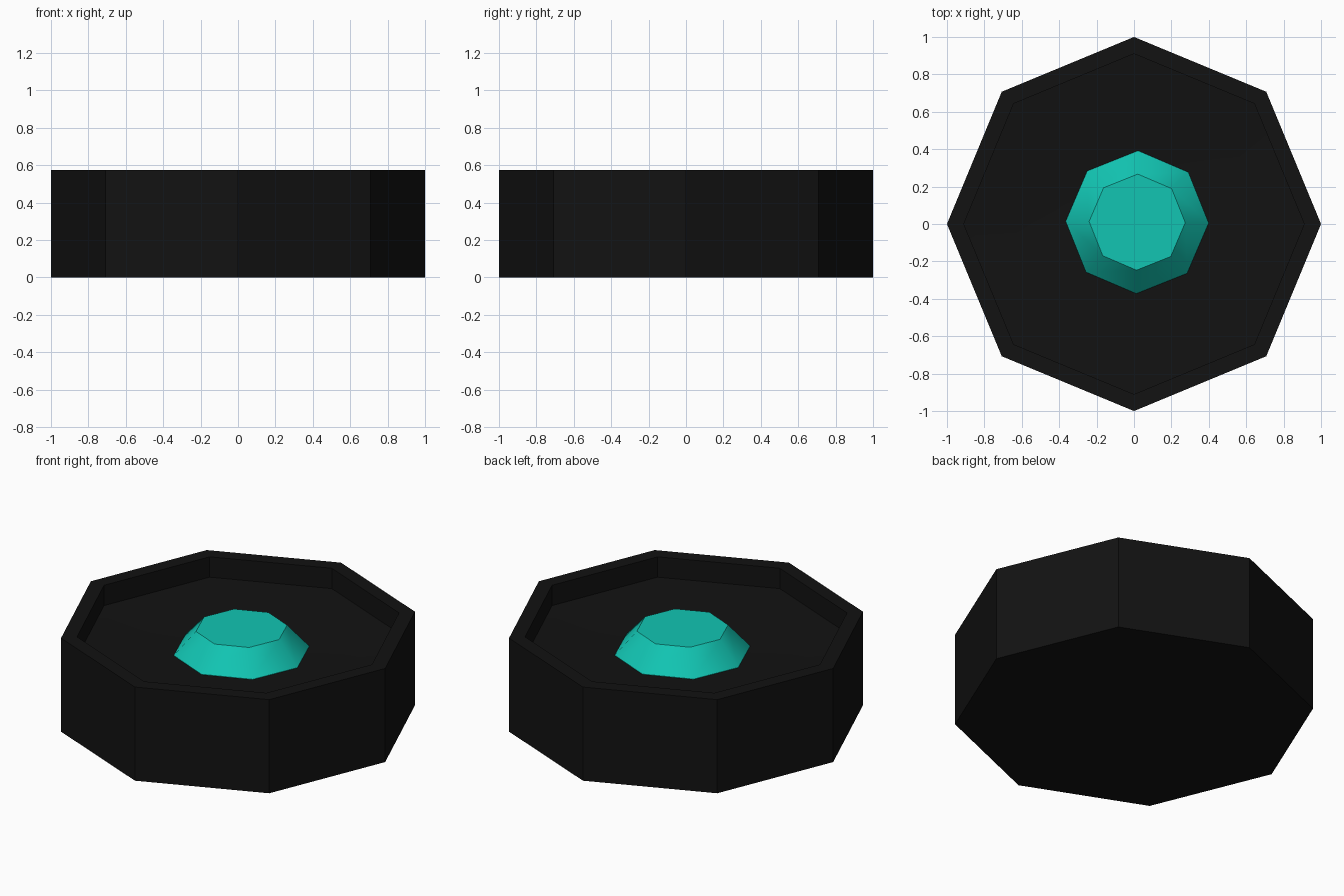
import bpy, bmesh
from math import cos, sin, pi, radians

if "Cube" in bpy.data.objects:
    bpy.data.objects.remove(bpy.data.objects["Cube"])

SIDES = 8


def material(name, rgb):
    m = bpy.data.materials.new(name)
    m.diffuse_color = (*rgb, 1)
    m.use_nodes = True
    m.node_tree.nodes["Principled BSDF"].inputs["Base Color"].default_value = m.diffuse_color
    return m


def lathe(name, profile, mat, centre=(0, 0), turn=0.0):
    """Closed eight-sided solid from (radius, z) rings, capped at both ends."""
    bm = bmesh.new()
    rings = []
    for r, z in profile:
        angles = [turn + 2 * pi * i / SIDES for i in range(SIDES)]
        rings.append([bm.verts.new((centre[0] + r * cos(a), centre[1] + r * sin(a), z))
                      for a in angles])
    for lo, hi in zip(rings, rings[1:]):
        for i in range(SIDES):
            j = (i + 1) % SIDES
            bm.faces.new((lo[i], lo[j], hi[j], hi[i]))
    bm.faces.new(rings[0][::-1])
    bm.faces.new(rings[-1])
    bmesh.ops.recalc_face_normals(bm, faces=bm.faces)
    mesh = bpy.data.meshes.new(name)
    bm.to_mesh(mesh)
    bm.free()
    mesh.materials.append(mat)
    ob = bpy.data.objects.new(name, mesh)
    bpy.context.collection.objects.link(ob)
    return ob


black = material("black", (0.006, 0.006, 0.006))
teal = material("teal", (0.006, 0.56, 0.45))

# Octagonal tray: outer wall, flat rim, recess with a slightly dished floor
tray = lathe("tray", [(1, 0), (1, 0.575), (0.91, 0.575), (0.91, 0.45),
                      (0.65, 0.43), (0.42, 0.415)], black)

# Button: bevelled octagon, slightly off centre, set into the floor
button = lathe("button", [(0.382, 0.40), (0.382, 0.417), (0.257, 0.555)], teal,
               centre=(0.017, 0.01), turn=radians(-0.7))

# Soft shading on the dished floor and button bevel, sharp elsewhere
for ob, angle in ((tray, 30), (button, 35)):
    bpy.ops.object.select_all(action='DESELECT')
    ob.select_set(True)
    bpy.context.view_layer.objects.active = ob
    bpy.ops.object.shade_smooth_by_angle(angle=radians(angle))
